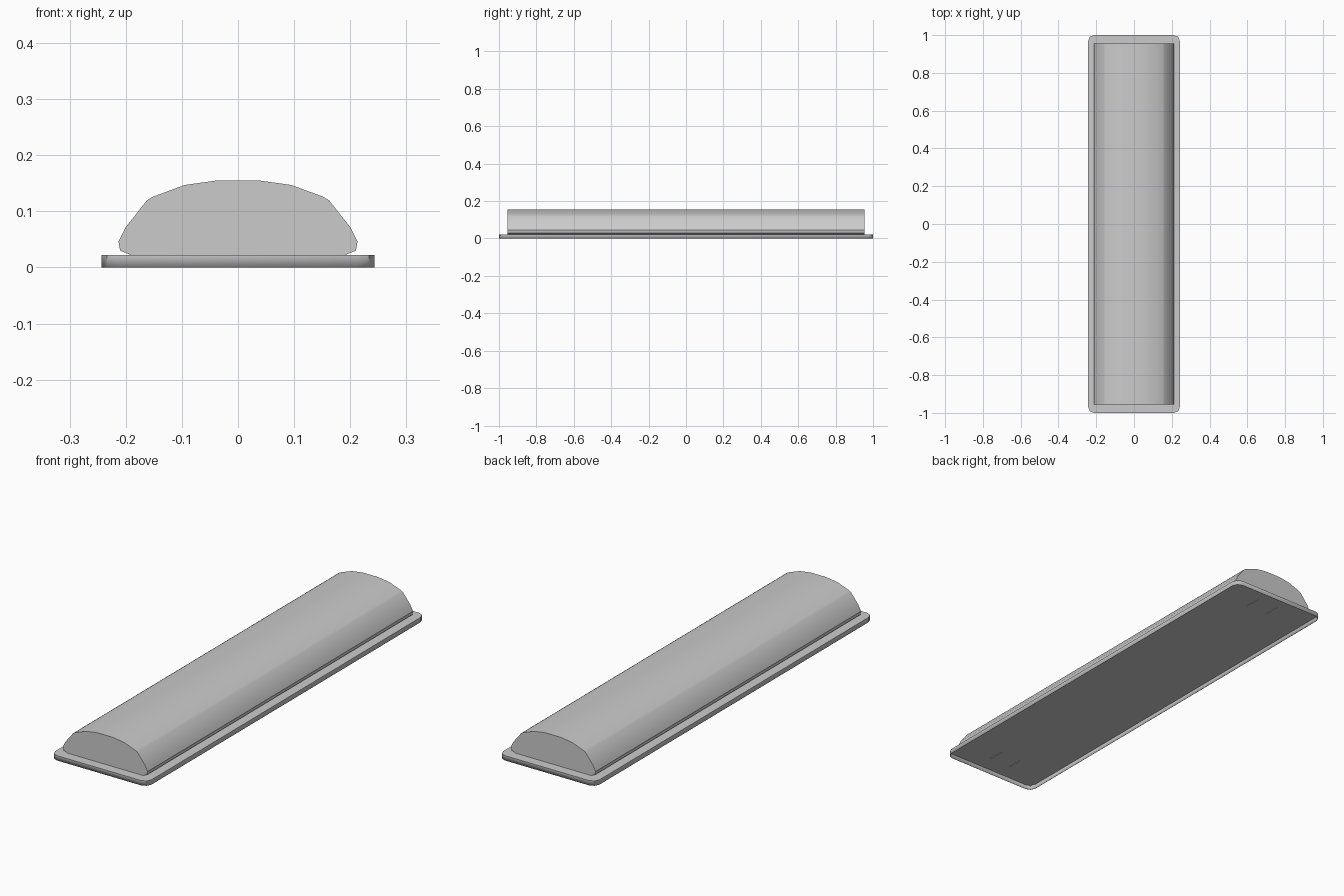
import bpy, bmesh, math
from mathutils import Vector

if "Cube" in bpy.data.objects:
    bpy.data.objects.remove(bpy.data.objects["Cube"])


def prism(name, outline, direction, open_bottom=False):
    """Extrude a closed planar outline; optionally leave the underside open."""
    bm = bmesh.new()
    face = bm.faces.new([bm.verts.new(p) for p in outline])
    new = bmesh.ops.extrude_face_region(bm, geom=[face])["geom"]
    bmesh.ops.translate(bm, vec=Vector(direction),
                        verts=[v for v in new if isinstance(v, bmesh.types.BMVert)])
    bmesh.ops.recalc_face_normals(bm, faces=bm.faces)
    if open_bottom:
        bm.normal_update()
        under = [f for f in bm.faces if f.normal.z < -0.99]
        bmesh.ops.delete(bm, geom=under, context='FACES_ONLY')
    mesh = bpy.data.meshes.new(name)
    bm.to_mesh(mesh)
    bm.free()
    obj = bpy.data.objects.new(name, mesh)
    bpy.context.collection.objects.link(obj)
    return obj


def smooth(obj, angle):
    bpy.ops.object.select_all(action='DESELECT')
    obj.select_set(True)
    bpy.context.view_layer.objects.active = obj
    bpy.ops.object.shade_smooth_by_angle(angle=math.radians(angle))


# Rounded mounting tray, hollow underneath
W, L, T, R, SEG = 0.243, 1.0, 0.022, 0.032, 2
outline = []
for i, (sx, sy) in enumerate([(1, 1), (-1, 1), (-1, -1), (1, -1)]):
    for k in range(SEG + 1):
        a = math.radians(90 * (i + k / SEG))
        outline.append((sx * (W - R) + R * math.cos(a),
                        sy * (L - R) + R * math.sin(a), 0))
tray = prism("mounting_tray", outline, (0, 0, T), open_bottom=True)
smooth(tray, 30)
sheet = tray.modifiers.new("sheet", 'SOLIDIFY')
sheet.thickness = 0.0015
sheet.offset = -1

# Four narrow mounting strips on the tray's inner face
for sx in (-1, 1):
    for sy in (-1, 1):
        bpy.ops.mesh.primitive_cube_add(size=1, location=(sx * 0.055, sy * 0.885, T - 0.002))
        strip = bpy.context.object
        strip.name = "mounting_strip"
        strip.scale = (0.003, 0.075, 0.003)

# Domed light diffuser, half profile mirrored across x
half = [(0.19, T), (0.21, 0.03), (0.213, 0.046), (0.2, 0.072),
        (0.162, 0.12), (0.152, 0.126), (0.095, 0.147), (0.038, 0.155)]
profile = half + [(-x, z) for x, z in reversed(half)]
diffuser = prism("diffuser", [(x, -0.955, z) for x, z in profile], (0, 1.91, 0),
                 open_bottom=True)
smooth(diffuser, 30)
